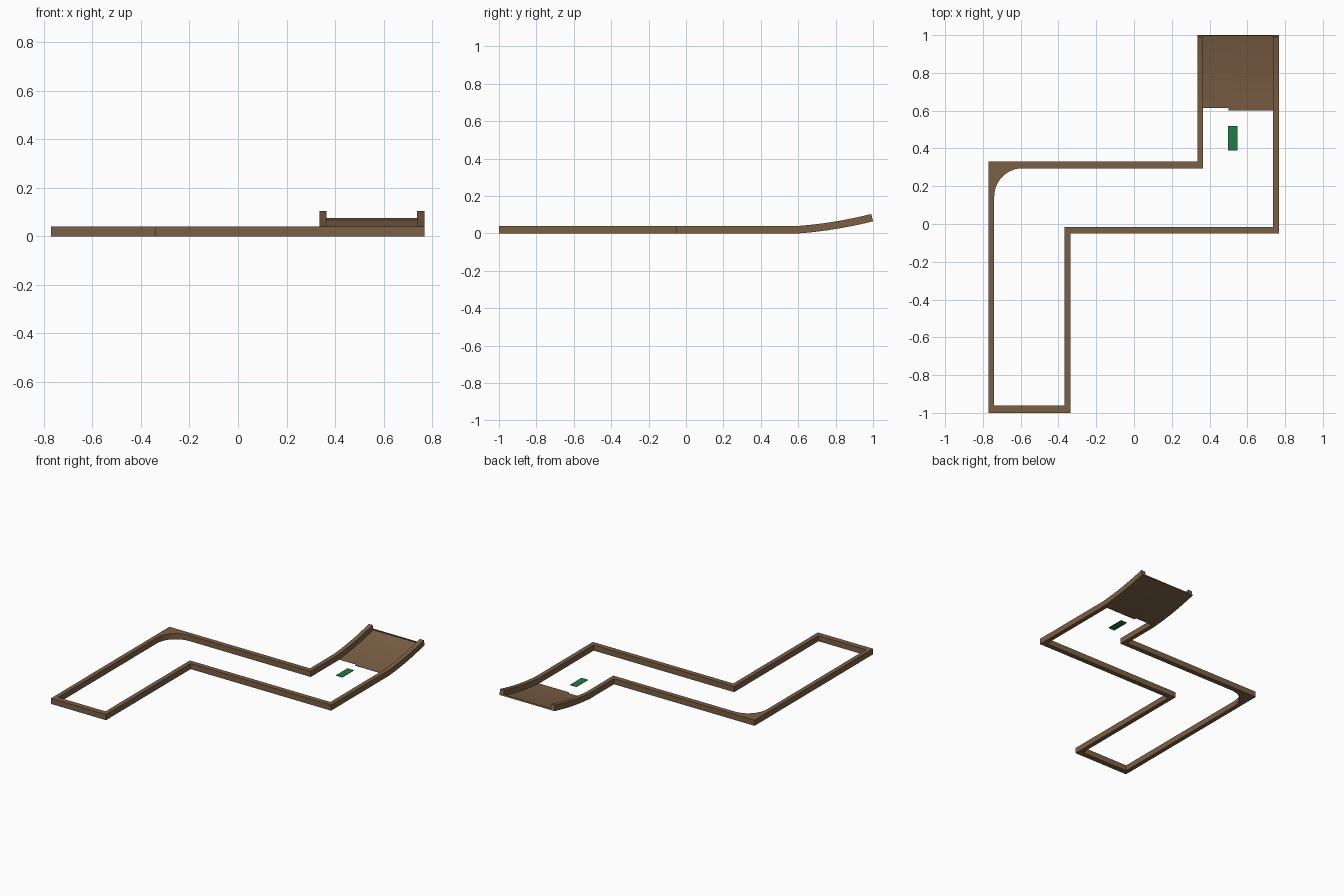
import bpy, bmesh, math

if "Cube" in bpy.data.objects:
    bpy.data.objects.remove(bpy.data.objects["Cube"])

def material(name, rgb):
    m = bpy.data.materials.new(name)
    m.diffuse_color = (*rgb, 1)
    m.use_nodes = True
    m.node_tree.nodes["Principled BSDF"].inputs["Base Color"].default_value = m.diffuse_color
    return m

WOOD = material("brown_wood", (0.2, 0.115, 0.06))
GREEN = material("green_turf", (0.015, 0.2, 0.06))

def add_object(name, bm, mat):
    bmesh.ops.recalc_face_normals(bm, faces=bm.faces)
    me = bpy.data.meshes.new(name)
    bm.to_mesh(me)
    bm.free()
    ob = bpy.data.objects.new(name, me)
    bpy.context.collection.objects.link(ob)
    me.materials.append(mat)
    return ob

def loft(name, sections, mat):
    """Skin a row of four-point sections and cap both ends."""
    bm = bmesh.new()
    rings = [[bm.verts.new(p) for p in s] for s in sections]
    for a, b in zip(rings, rings[1:]):
        for i in range(4):
            j = (i + 1) % 4
            bm.faces.new((a[i], a[j], b[j], b[i]))
    bm.faces.new(rings[0])
    bm.faces.new(rings[-1])
    return add_object(name, bm, mat)

def prism(name, pts, z0, z1, mat):
    bm = bmesh.new()
    f = bm.faces.new([bm.verts.new((x, y, z0)) for x, y in pts])
    r = bmesh.ops.extrude_face_region(bm, geom=[f])
    for v in r["geom"]:
        if isinstance(v, bmesh.types.BMVert):
            v.co.z = z1
    return add_object(name, bm, mat)

H = 0.04
Y0 = 0.6

def ramp_section(x0, x1, y, low=0.0, high=H):
    """Section across the ramp, square to its upward curve."""
    t = max(0.0, y - Y0)
    z = 0.075 * t + 0.219 * t * t
    s = 0.0 if t < 1e-6 else 0.075 + 0.438 * t
    n = math.hypot(1, s)
    dy, dz = -s / n, 1 / n
    a, b = (y + dy * low, z + dz * low), (y + dy * high, z + dz * high)
    return [(x0, *a), (x1, *a), (x1, *b), (x0, *b)]

def stations(start, n=8):
    return [start + (1 - start) * i / n for i in range(n + 1)]

# mitred border rail: flat run round the course, rising at both ramp ends
outer = [(.335, .33), (-.77, .33), (-.77, -1), (-.337, -1), (-.337, -.05), (.767, -.05)]
inner = [(.365, .295), (-.74, .295), (-.74, -.962), (-.368, -.962), (-.368, -.015), (.736, -.015)]
flat = [[(*o, 0), (*i, 0), (*i, H), (*o, H)] for o, i in zip(outer, inner)]
left = [ramp_section(.335, .365, y) for y in reversed(stations(Y0))]
right = [ramp_section(.767, .736, y) for y in stations(Y0)]
loft("border_rail", left + flat + right, WOOD)

# rounded bank in the far left corner
R = 0.15
arc = [(-.74 + R - R * math.cos(a), .295 - R + R * math.sin(a))
       for a in (math.pi / 2 * i / 12 for i in range(13))]
prism("corner_bank", arc + [(-.74, .295)], 0, H, WOOD)

# curved ramp floor in two boards with a stepped front edge
for name, x0, x1, y0 in (("ramp_floor_left", .365, .5, .615),
                         ("ramp_floor_right", .5, .736, Y0)):
    loft(name, [ramp_section(x0, x1, y, 0, .002) for y in stations(y0)], WOOD)

# low lip along the top of the ramp
loft("ramp_lip", [ramp_section(.365, .736, y, 0, .011) for y in (.997, 1.0)], WOOD)

# green turf patch
prism("turf_patch", [(.497, .39), (.548, .39), (.548, .52), (.497, .52)], .009, .012, GREEN)
